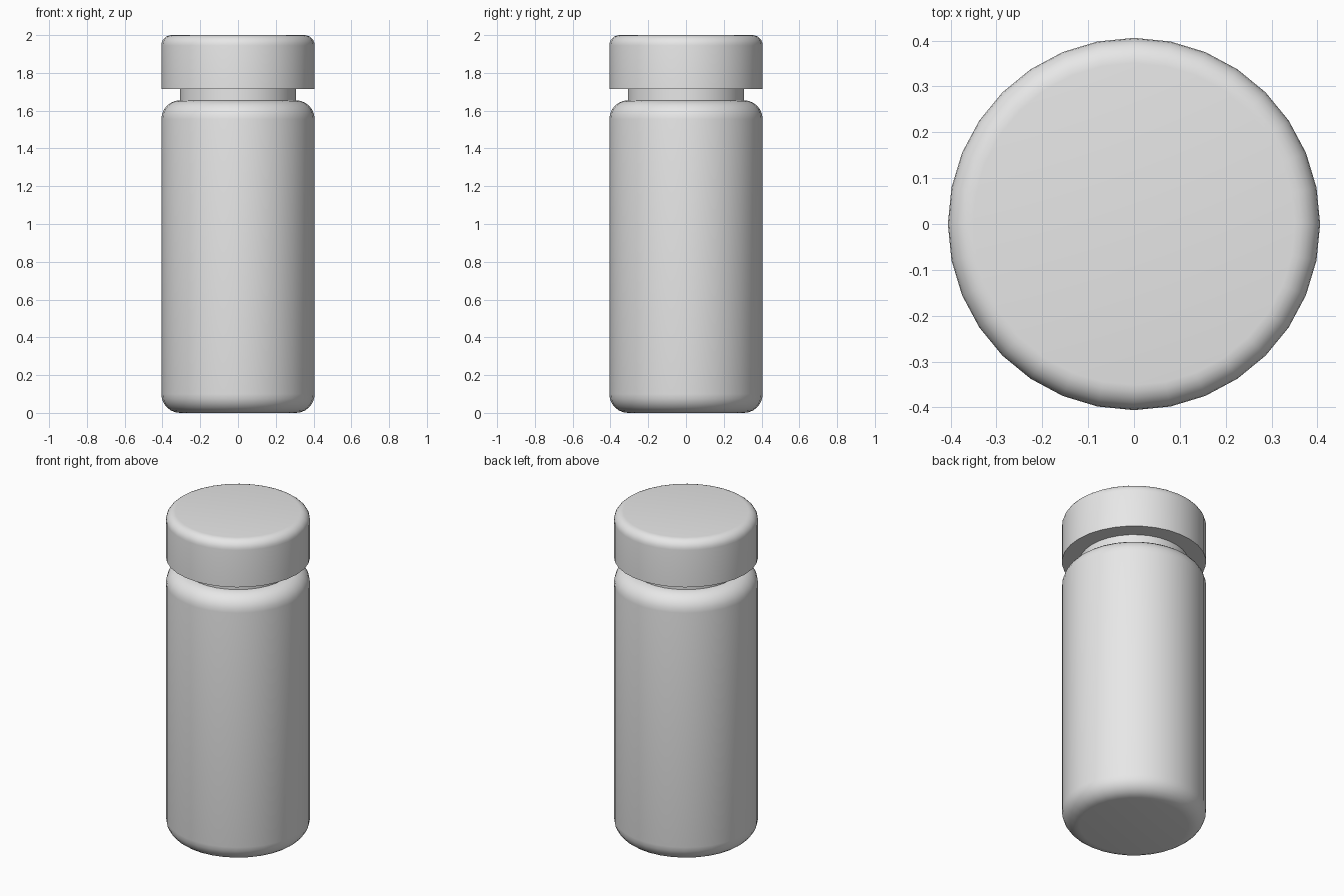
import bpy
import math

cube = bpy.data.objects.get("Cube")
if cube:
    bpy.data.objects.remove(cube, do_unlink=True)

GREY = (0.8, 0.8, 0.8, 1.0)
grey = bpy.data.materials.new("plain grey")
grey.use_nodes = True
grey.diffuse_color = GREY
grey.node_tree.nodes["Principled BSDF"].inputs["Base Color"].default_value = GREY


def rounded(start, end, radius, steps=6):
    """Quarter-ellipse points from start to end, leaving start vertically or horizontally."""
    (r0, z0), (r1, z1) = start, end
    pts = []
    for i in range(steps + 1):
        a = i / steps * math.pi / 2
        if radius == "outward":
            pts.append((r0 + (r1 - r0) * math.sin(a), z0 + (z1 - z0) * (1 - math.cos(a))))
        else:
            pts.append((r0 + (r1 - r0) * (1 - math.cos(a)), z0 + (z1 - z0) * math.sin(a)))
    return pts


def lathe(name, profile, sides=32):
    """Closed solid of revolution with flat end caps."""
    verts, faces = [], []
    for r, z in profile:
        for k in range(sides):
            a = 2 * math.pi * k / sides
            verts.append((r * math.cos(a), r * math.sin(a), z))
    for j in range(len(profile) - 1):
        for k in range(sides):
            n = (k + 1) % sides
            a, b = j * sides, (j + 1) * sides
            faces.append((a + k, a + n, b + n, b + k))
    faces.append(tuple(reversed(range(sides))))
    faces.append(tuple(range(len(verts) - sides, len(verts))))
    mesh = bpy.data.meshes.new(name)
    mesh.from_pydata(verts, [], faces)
    mesh.materials.append(grey)
    obj = bpy.data.objects.new(name, mesh)
    bpy.context.collection.objects.link(obj)
    bpy.ops.object.select_all(action="DESELECT")
    obj.select_set(True)
    bpy.context.view_layer.objects.active = obj
    bpy.ops.object.shade_smooth_by_angle(angle=math.radians(30))
    return obj


R = 0.406
BODY_TOP, CAP_BOTTOM, TOP = 1.655, 1.715, 2.0
ROUND, CAP_ROUND = 0.1, 0.055

# Bottle body with rounded base and shoulder
lathe("bottle_body",
      rounded((R - ROUND, 0), (R, ROUND), "outward")
      + rounded((R, BODY_TOP - ROUND), (R - ROUND, BODY_TOP), "inward"))

# Narrow neck between body and lid
lathe("bottle_neck", [(0.308, BODY_TOP - 0.03), (0.308, CAP_BOTTOM + 0.03)])

# Lid with a sharp lower rim and rounded top edge
lathe("lid", [(R, CAP_BOTTOM)]
      + rounded((R, TOP - CAP_ROUND), (R - CAP_ROUND, TOP), "inward"))
